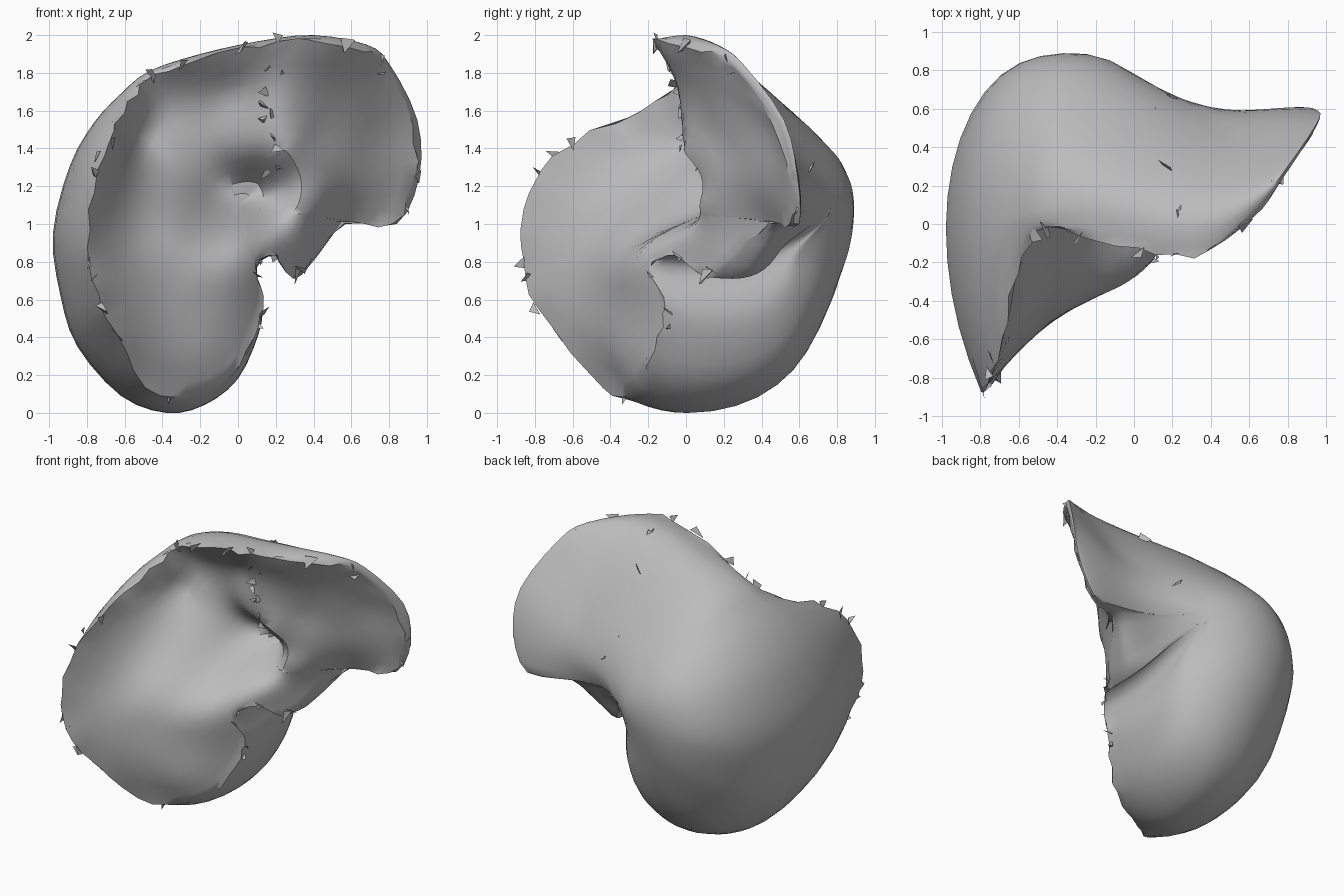
import bpy, bmesh, math, random
from mathutils import Vector

random.seed(4)
cube = bpy.data.objects.get("Cube")
if cube:
    bpy.data.objects.remove(cube, do_unlink=True)

# One matte colour for the whole organ
tissue = bpy.data.materials.new("grey_tissue")
tissue.use_nodes = True
tissue.diffuse_color = (.5, .5, .5, 1)
shader = next(n for n in tissue.node_tree.nodes if n.type == 'BSDF_PRINCIPLED')
shader.inputs["Base Color"].default_value = tissue.diffuse_color
shader.inputs["Roughness"].default_value = .8

# Stations round the outline: x, z, depth at the outline, depth at the front rim
lower_edge = [
    (-.38, 0, 0, -.33), (-.18, .04, .05, -.27), (0, .18, .12, -.2),
    (.11, .42, .16, -.12), (.13, .58, .13, -.12), (.1, .77, .02, -.19),
    (.2, .83, .1, -.05), (.3, .71, .25, .1), (.42, .83, .37, .24),
]
left_lobe_edge = [
    (.57, 1, .5, .43), (.84, 1, .6, .56), (.96, 1.25, .59, .55),
    (.95, 1.55, .52, .47), (.8, 1.85, .3, .24), (.68, 1.95, .16, .08),
    (.4, 2, 0, -.16),
]
right_lobe_edge = [
    (.12, 1.97, 0, -.15), (-.2, 1.9, .08, -.1), (-.47, 1.81, .08, -.03),
    (-.62, 1.69, .04, -.17), (-.76, 1.54, 0, -.5), (-.89, 1.31, 0, -.78),
    (-.98, .95, -.02, -.88), (-.94, .62, -.02, -.85), (-.85, .35, 0, -.75),
    (-.62, .09, 0, -.52),
]
# Depths inside the outline: x, z, y
back_depths = [
    (-.4, 1.05, .9), (-.15, 1.05, .86), (0, 1.05, .77), (.2, 1.15, .67),
    (.4, 1.18, .61), (.6, 1.2, .59), (.85, 1.2, .61), (-.7, 1, .9),
    (-.4, .5, .78), (-.2, .25, .72), (-.65, .5, .77), (.02, .5, .66),
    (-.4, 1.35, .84), (-.3, 1.6, .62), (.2, 1.8, .37), (.5, 1.5, .47),
    (.8, 1.5, .52), (.6, 1.8, .32), (.1, .86, .56), (.25, .92, .53),
    (-.02, .75, .7),
]
front_depths = [
    (-.4, 1.45, .09), (-.25, 1.6, .12), (-.54, 1.45, 0), (-.55, 1.2, -.3),
    (-.36, 1.2, -.06), (-.55, .95, -.52), (-.33, .97, -.33), (-.15, .9, -.27),
    (-.4, .65, -.49), (-.15, .6, -.35), (-.2, .3, -.36), (0, .92, -.19),
    (0, 1.16, .3), (.16, 1.16, .28), (-.13, 1.14, .18), (.02, 1.36, .12),
    (.06, 1.04, .08), (0, 1.7, .07), (.18, 1.65, -.03), (.25, 1.36, 0),
    (.34, 1.1, .07), (.42, 1.45, .13), (.45, 1.7, .06), (.62, 1.5, .26),
    (.75, 1.5, .39), (.7, 1.2, .42), (.2, .92, -.04), (-.25, 1.1, -.06),
]
stations = [Vector(s) for s in lower_edge + left_lobe_edge + right_lobe_edge]
MID_Z = 1.1
STEPS = 3


def spline(a, b, c, d, t):
    """Catmull-Rom point between b and c."""
    return b + .5 * t * (c - a + t * (2 * a - 5 * b + 4 * c - d
                                      + t * (3 * (b - c) + d - a)))


def kernel(dx, dz):
    q = dx * dx + dz * dz
    return q * math.log(q) if q > 0 else 0


def thin_plate(points):
    """Smooth sheet y(x, z) through the given x, z, y points."""
    rows = [[kernel(x - a, z - b) for a, b, _ in points] + [1, x, z, y]
            for x, z, y in points]
    for k in range(3):
        rows.append([(1, a, b)[k] for a, b, _ in points] + [0] * 4)
    size = len(rows)
    for c in range(size):
        best = max(range(c, size), key=lambda r: abs(rows[r][c]))
        rows[c], rows[best] = rows[best], rows[c]
        for r in range(c + 1, size):
            m = rows[r][c] / rows[c][c]
            if m:
                rows[r] = [p - m * q for p, q in zip(rows[r], rows[c])]
    w = [0] * size
    for c in reversed(range(size)):
        w[c] = (rows[c][-1] - sum(rows[c][k] * w[k]
                                  for k in range(c + 1, size))) / rows[c][c]

    def sheet(x, z):
        bend = sum(k * kernel(x - p[0], z - p[1]) for k, p in zip(w, points))
        return bend + w[-3] + w[-2] * x + w[-1] * z
    return sheet


count = len(stations)
outline = [spline(*[stations[(i + k) % count] for k in (-1, 0, 1, 2)], j / STEPS)
           for i in range(count) for j in range(STEPS)]
n = len(outline)


def inset(p, s):
    """Outline position shrunk towards the middle."""
    return p[0] * s, MID_Z + (p[1] - MID_Z) * s


def ramp(t):
    return min(1, max(0, t))


def flank_point(p, k):
    """Convex turn from the outline to the rim, widest on the right lobe."""
    width = .03 + .16 * ramp((-p[0] - .5) / .45) + .05 * ramp((.7 - p[1]) / .4)
    x, z = inset(p, 1 - min(.19, width) * k * k)
    return Vector((x, p[2] + (p[3] - p[2]) * k, z))


rim = [flank_point(p, 1) for p in outline]
back_sheet = thin_plate(back_depths)
front_sheet = thin_plate(front_depths + [(v.x, v.z, v.y) for v in rim])


def back_point(p, s):
    """Domed outer surface, s = 1 at the outline, 0 at the middle."""
    x, z = inset(p, s)
    u = math.sqrt(max(0, 1 - s ** 4))
    return Vector((x, (1 - u) * p[2] + u * back_sheet(x, z), z))


def front_point(v, f):
    """Hollow inner surface with the hilum and the fissure of the ligament."""
    x, z = inset((v.x, v.z), f)
    return Vector((x, front_sheet(x, z), z))


# Liver body: rings from the back middle, over the outline, to the front middle
rings = [[back_point(p, math.sin(math.pi / 2 * k / 12)) for p in outline]
         for k in range(1, 13)]
rings += [[flank_point(p, k / 5) for p in outline] for k in range(1, 5)]
rings.append([v + Vector([random.uniform(-.015, .015) for _ in range(3)])
              for v in rim])
rings += [[front_point(v, f / 14) for v in rim] for f in range(13, 0, -1)]

bm = bmesh.new()
loops = [[bm.verts.new(co) for co in ring] for ring in rings]
for a, b in zip(loops, loops[1:]):
    for i in range(n):
        j = (i + 1) % n
        bm.faces.new((a[i], a[j], b[j], b[i]))
for loop, sheet in ((loops[0], back_sheet), (loops[-1], front_sheet)):
    hub = bm.verts.new((0, sheet(0, MID_Z), MID_Z))
    for i in range(n):
        bm.faces.new((loop[i], loop[(i + 1) % n], hub))


def finish(name, bm):
    bmesh.ops.recalc_face_normals(bm, faces=bm.faces)
    mesh = bpy.data.meshes.new(name)
    bm.to_mesh(mesh)
    bm.free()
    mesh.materials.append(tissue)
    obj = bpy.data.objects.new(name, mesh)
    bpy.context.collection.objects.link(obj)
    bpy.ops.object.select_all(action='DESELECT')
    obj.select_set(True)
    bpy.context.view_layer.objects.active = obj
    bpy.ops.object.shade_smooth_by_angle(angle=math.radians(40))


# Ragged flecks follow the torn rim and the seam between the lobes
seam = [v for ring in rings for v in ring if .12 < v.x < .24 and v.z > 1.25]
flecks = bmesh.new()
for spot in random.sample(rim, 24) + random.sample(seam, 18):
    corners = [flecks.verts.new(spot + Vector([random.uniform(-.045, .045)
                                               for _ in range(3)]))
               for _ in range(4)]
    for skip in range(4):
        flecks.faces.new([c for k, c in enumerate(corners) if k != skip])

finish("liver_body", bm)
finish("torn_flecks", flecks)
